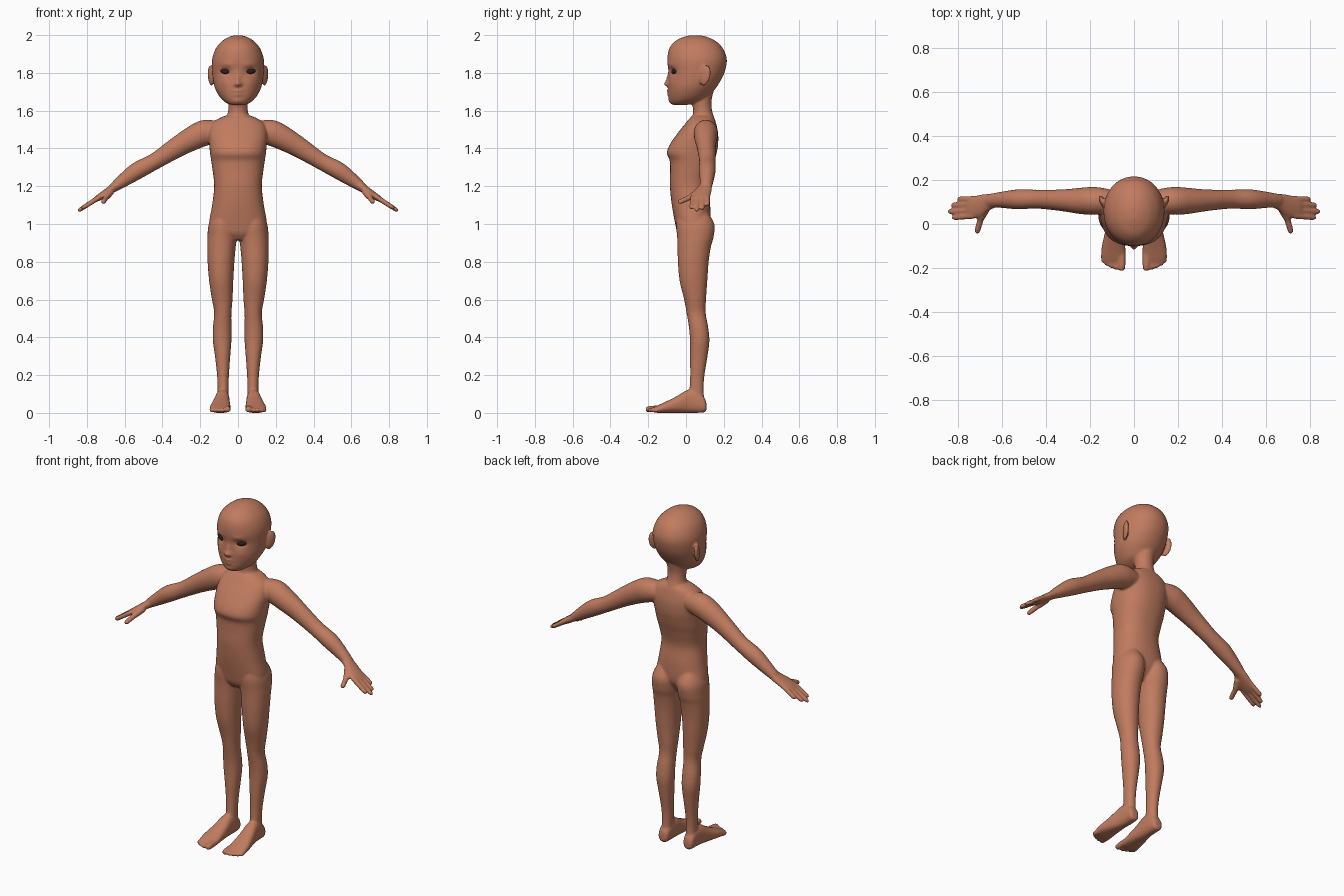
import bpy, bmesh, math
from mathutils import Vector, Matrix


def material(name, rgb):
    m = bpy.data.materials.new(name)
    m.diffuse_color = (*rgb, 1)
    return m


skin = material("warm skin", (0.53, 0.20, 0.115))
dark = material("dark eye", (0.025, 0.016, 0.012))
bm = bmesh.new()


def smooth_rows(rows, steps):
    """Catmull-Rom interpolation of profile rows."""
    out = []
    for i in range(len(rows) - 1):
        p = [rows[max(0, min(len(rows) - 1, i + k))] for k in (-1, 0, 1, 2)]
        for s in range(steps):
            t = s / steps
            out.append([0.5 * (2 * b + (c - a) * t + (2 * a - 5 * b + 4 * c - d) * t * t
                               + (3 * b - a - 3 * c + d) * t ** 3) for a, b, c, d in zip(*p)])
    return out + [list(rows[-1])]


def skin_rings(rings, n, power, mirror, bump=None):
    """Loft closed rings of (centre, u, v); optionally also on the other side."""
    for side in ((1, -1) if mirror else (1,)):
        loops = []
        for c, u, v in rings:
            loop = []
            for k in range(n):
                a = 2 * math.pi * k / n
                ca, sa = math.cos(a), math.sin(a)
                p = (c + u * math.copysign(abs(ca) ** (2 / power), ca)
                     + v * math.copysign(abs(sa) ** (2 / power), sa))
                if bump:
                    p = bump(p)
                loop.append(bm.verts.new((p.x * side, p.y, p.z)))
            loops.append(loop)
        faces = [bm.faces.new((a[k], a[(k + 1) % n], b[(k + 1) % n], b[k]))
                 for a, b in zip(loops, loops[1:]) for k in range(n)]
        faces += [bm.faces.new(loops[0]), bm.faces.new(loops[-1])]
        bmesh.ops.recalc_face_normals(bm, faces=faces)


def loft(rows, axis="z", n=32, power=2.0, mirror=False, steps=4, bump=None):
    """Rows: position on axis, x min, x max, then min and max of the other axis."""
    rings = []
    for w, x0, x1, a0, a1 in smooth_rows(rows, steps):
        m, r = (a0 + a1) / 2, (a1 - a0) / 2
        c = Vector(((x0 + x1) / 2, m, w) if axis == "z" else ((x0 + x1) / 2, w, m))
        v = Vector((0, r, 0) if axis == "z" else (0, 0, r))
        rings.append((c, Vector(((x1 - x0) / 2, 0, 0)), v))
    skin_rings(rings, n, power, mirror, bump)


def limb(rows, ref=(0, 1, 0), n=20, steps=4):
    """Mirrored tube, rows: x, y, z, radius along ref, radius across it."""
    rows = smooth_rows(rows, steps)
    pts = [Vector(r[:3]) for r in rows]
    rings = []
    for i, r in enumerate(rows):
        t = (pts[min(i + 1, len(pts) - 1)] - pts[max(i - 1, 0)]).normalized()
        u = Vector(ref)
        u = (u - t * u.dot(t)).normalized()
        rings.append((pts[i], u * r[3], t.cross(u) * r[4]))
    skin_rings(rings, n, 2.0, True)


def digit(a, b, r):
    """Finger or toe with a rounded end."""
    a, b = Vector(a), Vector(b)
    rows = [(*a.lerp(b, t), r * s, r * s)
            for t, s in ((0, 1.1), (.5, 1.05), (.85, .98), (.96, .75), (1, .35))]
    limb(rows, ref=(1, 0, 0) if abs(b.y - a.y) < abs(b.z - a.z) else (0, 0, 1), n=12, steps=2)


# Head, with face features pushed along y
FEATURES = [  # |x|, z, width, height, push
    (0, 1.742, .014, .014, -.024), (0, 1.77, .011, .026, -.012), (.016, 1.738, .008, .008, -.008),
    (.065, 1.808, .026, .017, .016), (.06, 1.845, .032, .012, -.005), (0, 1.705, .024, .006, -.010),
    (0, 1.685, .020, .006, -.009), (0, 1.696, .034, .0035, .006), (0, 1.65, .022, .013, -.006),
    (.07, 1.745, .03, .025, -.005)]


def face_shape(p):
    if p.y < 0.02:
        dy = sum(a * math.exp(-((abs(p.x) - x) / w) ** 2 - ((p.z - z) / h) ** 2)
                 for x, z, w, h, a in FEATURES)
        p.y += dy
    return p


loft([(z, -w, w, f, b) for z, w, f, b in (
    (1.63, .025, -.06, 0), (1.636, .052, -.078, .03), (1.66, .086, -.089, .10), (1.70, .113, -.094, .142),
    (1.74, .128, -.093, .172), (1.80, .136, -.092, .203), (1.87, .137, -.099, .216), (1.93, .117, -.088, .195),
    (1.97, .082, -.055, .155), (1.99, .048, -.012, .112), (1.999, .018, .025, .075))],
     n=96, power=2.08, steps=7, bump=face_shape)

# Ears
for s in (1, -1):
    m = (Matrix.Translation((s * .143, .10, 1.787)) @ Matrix.Rotation(s * -.4, 4, 'Z')
         @ Matrix.Rotation(-.22, 4, 'X') @ Matrix.Diagonal((.013, .032, .056, 1)))
    bmesh.ops.create_uvsphere(bm, u_segments=20, v_segments=14, radius=1, matrix=m)

# Neck
loft([(z, -w, w, f, b) for z, w, f, b in (
    (1.50, .075, .02, .16), (1.56, .062, .032, .15), (1.60, .052, .038, .138),
    (1.65, .053, .03, .135), (1.72, .06, .02, .15))])

# Torso
loft([(z, -w, w, f, b) for z, w, f, b in (
    (.915, .06, -.02, .08), (.95, .125, -.045, .105), (1.0, .152, -.057, .128), (1.1, .137, -.075, .128),
    (1.2, .126, -.085, .118), (1.28, .134, -.084, .135), (1.335, .142, -.086, .152), (1.375, .148, -.101, .162),
    (1.42, .152, -.086, .17), (1.48, .155, -.045, .17), (1.53, .14, -.005, .16), (1.56, .10, .02, .15),
    (1.575, .06, .035, .14))], n=48, power=2.3)

# Legs
loft([(1.07, .03, .125, -.04, .11), (1.0, .006, .155, -.052, .15), (.93, .006, .162, -.047, .146),
      (.88, .012, .163, -.045, .132), (.8, .019, .161, -.043, .12), (.7, .025, .153, -.034, .113),
      (.6, .029, .138, -.01, .106), (.53, .035, .126, .003, .104), (.45, .035, .133, .016, .118),
      (.38, .035, .133, .021, .124), (.3, .041, .122, .021, .114), (.2, .048, .111, .022, .098),
      (.12, .05, .108, .018, .093), (.05, .052, .11, .01, .10)], power=2.1, mirror=True)

# Feet and toes
loft([(.108, .065, .10, .015, .05), (.098, .052, .112, .003, .08), (.06, .047, .115, 0, .115),
      (.01, .045, .121, 0, .122), (-.05, .042, .135, 0, .088), (-.11, .039, .148, 0, .058),
      (-.15, .039, .148, 0, .04), (-.172, .046, .138, .004, .03)], axis="y", power=2.4, mirror=True)
for x, y, r in ((.056, -.213, .017), (.083, -.208, .012), (.104, -.2, .012), (.123, -.19, .0115), (.139, -.176, .011)):
    digit((x, -.14, r + .006), (x, y, r + .001), r)

# Arms
limb([(.08, .10, 1.49, .05, .05), (.17, .105, 1.484, .063, .068), (.24, .105, 1.454, .06, .064),
      (.33, .108, 1.402, .049, .054), (.44, .113, 1.332, .043, .044), (.53, .112, 1.284, .045, .046),
      (.60, .11, 1.236, .037, .037), (.66, .105, 1.192, .031, .025)], n=32)

# Hands, fingers and thumb
limb([(.635, .106, 1.208, .031, .026), (.67, .098, 1.184, .040, .022), (.715, .08, 1.154, .051, .019),
      (.75, .075, 1.132, .051, .015), (.762, .075, 1.124, .044, .010)])
for y0, x, y in ((.113, .802, .114), (.09, .832, .086), (.063, .847, .056), (.037, .827, .028)):
    digit((.73, y0, 1.145), (x, y, 1.135 - (x - .745) * .65), .0125)
digit((.672, .072, 1.172), (.702, .018, 1.138), .0175)
digit((.695, .03, 1.145), (.716, -.042, 1.113), .0135)

# Fuse all parts into one smooth body
mesh = bpy.data.meshes.new("body")
bm.to_mesh(mesh)
bm.free()
mesh.materials.append(skin)
body = bpy.data.objects.new("body", mesh)
bpy.context.collection.objects.link(body)
remesh = body.modifiers.new("fuse", 'REMESH')
remesh.mode = 'VOXEL'
remesh.voxel_size = 0.006
remesh.use_smooth_shade = True
relax = body.modifiers.new("relax", 'SMOOTH')
relax.factor = 0.5
relax.iterations = 5

# Eyes: dark almonds set in the sockets
for s, name in ((1, "left_eye"), (-1, "right_eye")):
    eb = bmesh.new()
    m = (Matrix.Translation((s * .065, -.062, 1.808)) @ Matrix.Rotation(s * .36, 4, 'Z')
         @ Matrix.Rotation(s * -.08, 4, 'Y') @ Matrix.Diagonal((.029, .012, .015, 1)))
    bmesh.ops.create_uvsphere(eb, u_segments=24, v_segments=16, radius=1, matrix=m)
    for f in eb.faces:
        f.smooth = True
    em = bpy.data.meshes.new(name)
    eb.to_mesh(em)
    eb.free()
    em.materials.append(dark)
    bpy.context.collection.objects.link(bpy.data.objects.new(name, em))
